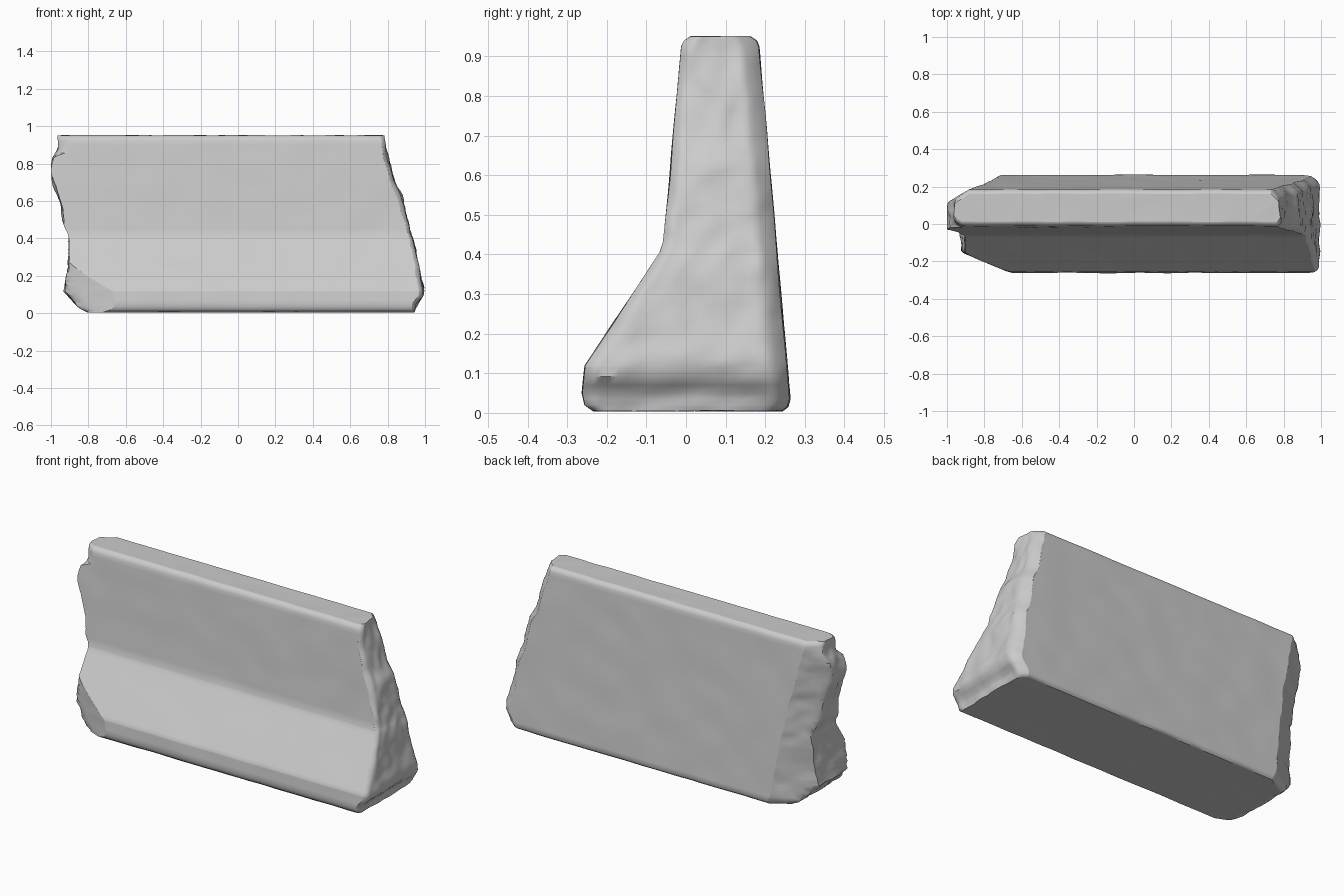
import bpy, bmesh, math
from mathutils import Vector, noise

if "Cube" in bpy.data.objects:
    bpy.data.objects.remove(bpy.data.objects["Cube"])


def lerp_table(table, z):
    """Piecewise-linear lookup of value by height."""
    if z <= table[0][0]:
        return table[0][1]
    for (z0, a), (z1, b) in zip(table, table[1:]):
        if z <= z1:
            return a + (b - a) * (z - z0) / (z1 - z0)
    return table[-1][1]


# Barrier cross-section: (height, y) of the front and back walls
FRONT = [(0.004, -0.235), (0.02, -0.255), (0.05, -0.262), (0.12, -0.255), (0.405, -0.065),
         (0.43, -0.057), (0.925, -0.011), (0.94, -0.004), (0.952, 0.012)]
BACK = [(0.004, 0.245), (0.015, 0.257), (0.035, 0.263), (0.925, 0.184), (0.94, 0.178), (0.952, 0.162)]
# Broken ends: (height, x) of the outline
LEFT = [(0.004, -0.80), (0.03, -0.85), (0.09, -0.90), (0.11, -0.925), (0.2, -0.915), (0.3, -0.905),
        (0.42, -0.90), (0.48, -0.935), (0.6, -0.955), (0.7, -0.985), (0.77, -1.0), (0.83, -0.985),
        (0.88, -0.96), (0.95, -0.965)]
RIGHT = [(0.004, 0.94), (0.05, 0.955), (0.09, 0.99), (0.13, 0.992), (0.2, 0.975), (0.28, 0.96),
         (0.4, 0.935), (0.5, 0.905), (0.64, 0.87), (0.7, 0.84), (0.8, 0.81), (0.87, 0.79), (0.95, 0.775)]
BACK_BREAK = [(0.0, -0.70), (0.3, -0.75), (0.6, -0.80), (0.85, -0.87), (0.95, -0.88)]


def rough(y, z, side):
    p = Vector((side * 7.3, y * 9, z * 9))
    return noise.noise(p) * 0.014 + noise.noise(p * 2.7) * 0.009


def left_end(y, z, yf, yb):
    x = lerp_table(LEFT, z)
    x = max(x, lerp_table(BACK_BREAK, z) - (yb - y) * 1.6)    # slanted break at the back
    if z < 0.3:
        x = max(x, -0.9 + (-0.16 - y) * 2.4)                  # chipped front toe
    x += 0.05 * max(0, 1 - (y - yf) / 0.04) ** 2 * (z > 0.85)
    return max(-1.0, x + rough(y, z, -1))


def right_end(y, z, yf, yb):
    x = lerp_table(RIGHT, z)
    x -= 0.045 * max(0, 1 - (yb - y) / 0.05) ** 1.5           # worn back corner
    x -= 0.02 * max(0, 1 - (y - yf) / 0.03) ** 2
    return min(1.0, x + rough(y, z, 1) * 0.8)


NX, NY = 60, 26
us = [0.5 - 0.5 * math.cos(math.pi * i / NX) for i in range(NX + 1)]
vs = [0.5 - 0.5 * math.cos(math.pi * j / NY) for j in range(NY + 1)]
zs = sorted({t[0] for t in FRONT + BACK} | {round(0.07 + 0.0225 * k, 4) for k in range(38)})
NZ = len(zs) - 1

bm = bmesh.new()
cache = {}


def vert(i, j, k):
    key = (i, j, k)
    if key not in cache:
        z = zs[k]
        yf, yb = lerp_table(FRONT, z), lerp_table(BACK, z)
        y = yf + (yb - yf) * vs[j]
        xl, xr = left_end(y, z, yf, yb), right_end(y, z, yf, yb)
        x = xl + (xr - xl) * us[i]
        # slight unevenness of the cast walls
        n = noise.noise(Vector((x * 6, y * 6, z * 6))) * 0.003
        y += n * (2 * vs[j] - 1)
        if k in (0, NZ):
            z += abs(n) * (1 if k == 0 else -1)
        cache[key] = bm.verts.new((x, y, z))
    return cache[key]


def skin(na, nb, place):
    """Quad sheet over one side of the block."""
    for a in range(na):
        for b in range(nb):
            bm.faces.new([place(a, b), place(a + 1, b), place(a + 1, b + 1), place(a, b + 1)])


# Front and back walls, bottom and top, broken left and right ends
for j in (0, NY):
    skin(NX, NZ, lambda a, b: vert(a, j, b))
for k in (0, NZ):
    skin(NX, NY, lambda a, b: vert(a, b, k))
for i in (0, NX):
    skin(NY, NZ, lambda a, b: vert(i, a, b))

bmesh.ops.recalc_face_normals(bm, faces=bm.faces)
mesh = bpy.data.meshes.new("broken_concrete_barrier")
bm.to_mesh(mesh)
bm.free()
barrier = bpy.data.objects.new("broken_concrete_barrier", mesh)
bpy.context.collection.objects.link(barrier)
bpy.context.view_layer.objects.active = barrier
barrier.select_set(True)
bpy.ops.object.shade_smooth_by_angle(angle=math.radians(40))
